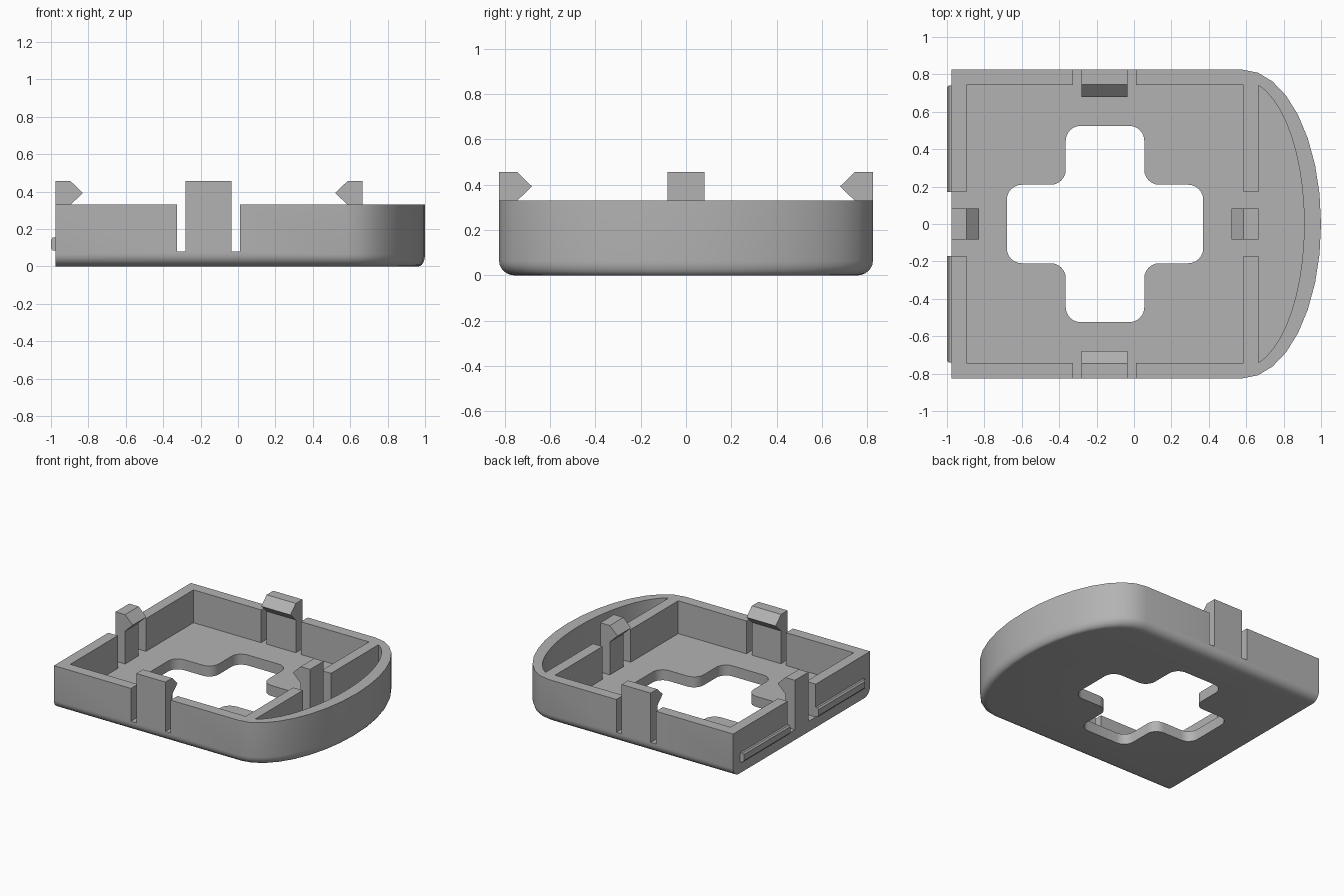
import bpy
from math import pi, sin, cos, radians
from mathutils import Vector

old = bpy.data.objects.get("Cube")
if old:
    bpy.data.objects.remove(old, do_unlink=True)

grey = bpy.data.materials.new("grey plastic")
grey.use_nodes = True
grey.diffuse_color = (0.45, 0.45, 0.45, 1)
grey.node_tree.nodes["Principled BSDF"].inputs["Base Color"].default_value = (0.45, 0.45, 0.45, 1)


def loft(name, rings):
    """Closed solid through rings of equal length, capped at both ends."""
    n = len(rings[0])
    verts = [p for ring in rings for p in ring]
    faces = [tuple(reversed(range(n))), tuple(range(len(verts) - n, len(verts)))]
    for k in range(len(rings) - 1):
        for i in range(n):
            j = (i + 1) % n
            faces.append((k * n + i, k * n + j, (k + 1) * n + j, (k + 1) * n + i))
    mesh = bpy.data.meshes.new(name)
    mesh.from_pydata(verts, [], faces)
    mesh.materials.append(grey)
    obj = bpy.data.objects.new(name, mesh)
    bpy.context.collection.objects.link(obj)
    return obj


def prism(name, outline, z0, z1):
    return loft(name, [[(x, y, z) for x, y in outline] for z in (z0, z1)])


def box(name, x0, x1, y0, y1, z0, z1):
    return prism(name, [(x0, y0), (x1, y0), (x1, y1), (x0, y1)], z0, z1)


def activate(obj):
    bpy.ops.object.select_all(action='DESELECT')
    obj.select_set(True)
    bpy.context.view_layer.objects.active = obj


def cut(obj, cutter):
    cutter.hide_render = True
    mod = obj.modifiers.new("cut", 'BOOLEAN')
    mod.operation = 'DIFFERENCE'
    mod.solver = 'EXACT'
    mod.object = cutter
    activate(obj)
    bpy.ops.object.modifier_apply(modifier=mod.name)
    bpy.data.objects.remove(cutter, do_unlink=True)


def rounded(points, r, steps=6):
    """Round every right-angled corner of an outline."""
    out = []
    for i, p in enumerate(points):
        v = Vector(p)
        a = (Vector(points[i - 1]) - v).normalized() * r
        b = (Vector(points[(i + 1) % len(points)]) - v).normalized() * r
        for s in range(steps + 1):
            t = pi / 2 * s / steps
            out.append(tuple(v + a + b - b * cos(t) - a * sin(t)))
    return out


BACK, NOSE, HALF = -0.975, 0.58, 0.825
FLOOR, RIM, WALL = 0.08, 0.33, 0.08

# Tray body: straight sides, elliptical nose, rounded bottom edge
arc = [(NOSE + 0.42 * cos(t), HALF * sin(t)) for t in (pi * (i / 16 - 0.5) for i in range(17))]
outline = [(BACK, -HALF)] + arc + [(BACK, HALF)]


def body_ring(f, z):
    return [(NOSE + (x - NOSE) * f if x > NOSE else x, y * f, z) for x, y in outline]


rings = []
for i in range(7):
    t = pi / 2 * i / 6
    rings.append(body_ring(1 - 0.085 * (1 - sin(t)), 0.065 * (1 - cos(t))))
rings.append(body_ring(1, RIM))
body = loft("tray_body", rings)

# Main cavity and nose pocket
cut(body, box("cavity_cutter", BACK + WALL, 0.585, -0.742, 0.742, FLOOR, 0.6))
pocket = [(NOSE + 0.33 * cos(t), 0.768 * sin(t)) for t in (radians(-75 + 150 * i / 20) for i in range(21))]
cut(body, prism("pocket_cutter", pocket, FLOOR, 0.6))

# Notches around the four clips
for s in (-1, 1):
    y0, y1 = sorted((s * 0.7, s * 0.9))
    cut(body, box("side_notch_cutter", -0.325, 0.01, y0, y1, FLOOR, 0.6))
cut(body, box("back_notch_cutter", -1.1, -0.85, -0.17, 0.17, FLOOR, 0.6))
cut(body, box("partition_notch_cutter", 0.55, 0.7, -0.17, 0.17, FLOOR, 0.6))

# Cross-shaped opening in the floor
quarter = [(0.525, 0.21), (0.21, 0.21), (0.21, 0.525)]
cross = []
for k in range(4):
    for x, y in quarter:
        for _ in range(k):
            x, y = -y, x
        cross.append((x - 0.155, y))
cut(body, prism("cross_cutter", rounded(cross, 0.08), -0.2, 0.3))

activate(body)
bpy.ops.object.shade_smooth_by_angle(angle=radians(30))

# Snap clips: a stem with a pointed hook facing inward
hook = [(0, 0.07), (WALL, 0.07), (WALL, RIM), (0.145, 0.393), (WALL, 0.456), (0, 0.456)]


def clip(name, origin, inward, half_width):
    o, d = Vector(origin), Vector(inward)
    side = Vector((-d.y, d.x))
    ends = []
    for s in (1, -1):
        flat = [o + d * u + side * (s * half_width) for u, _ in hook]
        ends.append([(p.x, p.y, z) for p, (_, z) in zip(flat, hook)])
    loft(name, ends)


clip("right_clip", (-0.157, -HALF), (0, 1), 0.123)
clip("left_clip", (-0.157, HALF), (0, -1), 0.123)
clip("back_clip", (BACK, 0), (1, 0), 0.082)
clip("partition_clip", (0.665, 0), (-1, 0), 0.082)

# Low catch ridges on the flat end, chamfered along their outer edges
for s, name in ((-1, "right_ridge"), (1, "left_ridge")):
    section = [(BACK + 0.005, 0.085), (-0.99, 0.085), (-1, 0.097), (-1, 0.143), (-0.99, 0.155), (BACK + 0.005, 0.155)]
    near = [(x, s * 0.17, z) for x, z in section]
    far = [(x, s * (0.74 if x > -1 else 0.73), z) for x, z in section]
    loft(name, [near, far] if s > 0 else [far, near])

# Make all normals face outward
for obj in bpy.context.scene.objects:
    if obj.type == 'MESH' and obj.name.endswith(("clip", "ridge")):
        activate(obj)
        bpy.ops.object.mode_set(mode='EDIT')
        bpy.ops.mesh.select_all(action='SELECT')
        bpy.ops.mesh.normals_make_consistent(inside=False)
        bpy.ops.object.mode_set(mode='OBJECT')
